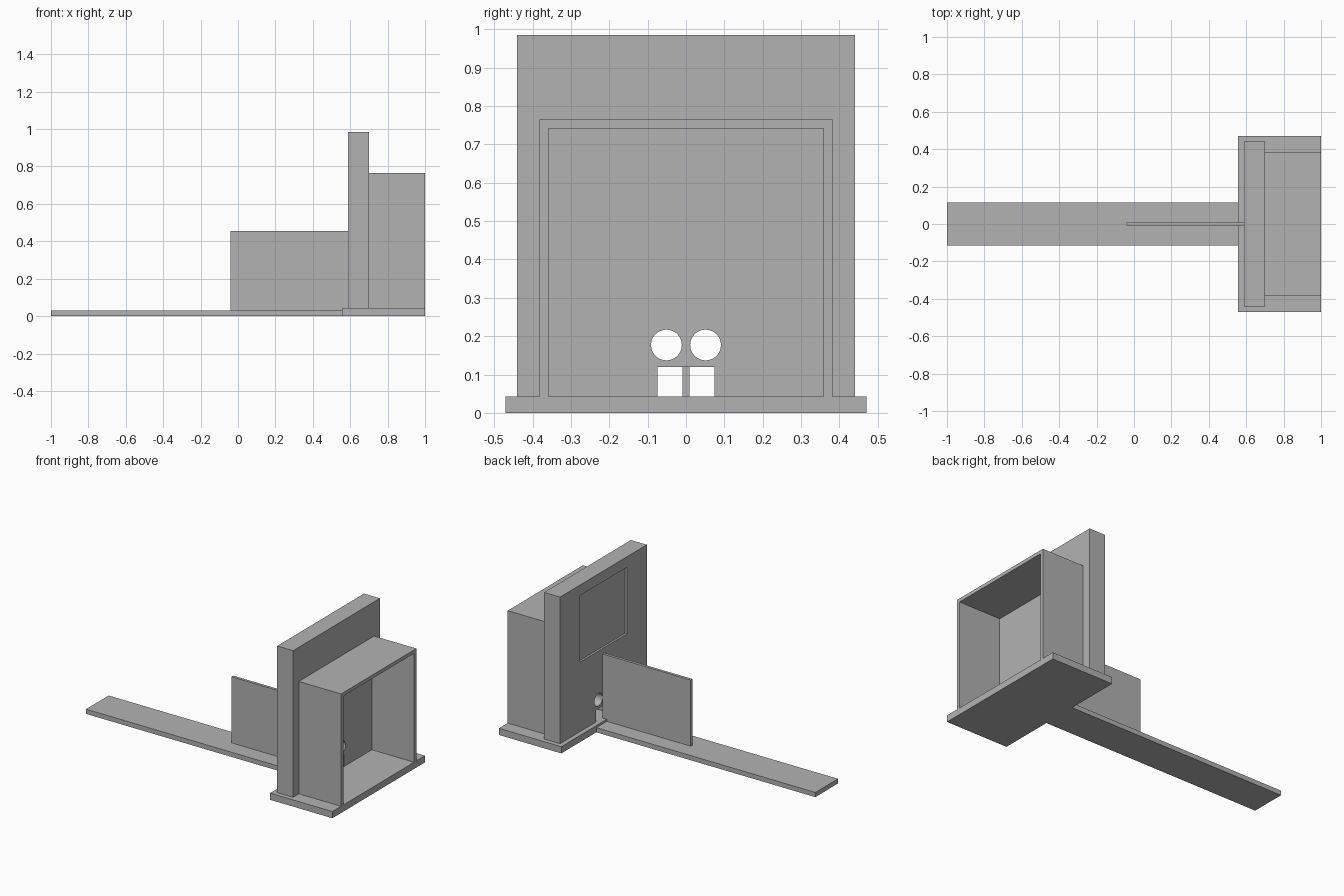
import bpy
import bmesh
from mathutils import Matrix

cube = bpy.data.objects.get("Cube")
if cube:
    bpy.data.objects.remove(cube, do_unlink=True)

# Single grey material
grey = bpy.data.materials.new("plain_grey")
grey.use_nodes = True
colour = (0.448, 0.448, 0.448, 1)
grey.diffuse_color = colour
grey.node_tree.nodes["Principled BSDF"].inputs["Base Color"].default_value = colour


def add_object(name, bm):
    bmesh.ops.recalc_face_normals(bm, faces=bm.faces)
    mesh = bpy.data.meshes.new(name)
    bm.to_mesh(mesh)
    bm.free()
    mesh.materials.append(grey)
    obj = bpy.data.objects.new(name, mesh)
    bpy.context.collection.objects.link(obj)
    return obj


def block(name, x, y, z):
    """Box from (min, max) ranges."""
    bm = bmesh.new()
    bmesh.ops.create_cube(bm, size=1)
    for v in bm.verts:
        v.co = [(r[0] + r[1]) / 2 + c * (r[1] - r[0]) for c, r in zip(v.co, (x, y, z))]
    return add_object(name, bm)


def extrude_x(name, outline, x0, x1):
    """Prism from a (y, z) outline."""
    bm = bmesh.new()
    face = bm.faces.new([bm.verts.new((x0, y, z)) for y, z in outline])
    result = bmesh.ops.extrude_face_region(bm, geom=[face])
    moved = [g for g in result["geom"] if isinstance(g, bmesh.types.BMVert)]
    bmesh.ops.translate(bm, verts=moved, vec=(x1 - x0, 0, 0))
    return add_object(name, bm)


def round_cutter(name, y, z, radius):
    bm = bmesh.new()
    bmesh.ops.create_cone(bm, cap_ends=True, segments=48, radius1=radius, radius2=radius,
                          depth=0.4, matrix=Matrix.Translation((wall_x[0], y, z))
                          @ Matrix.Rotation(1.5707963, 4, "Y"))
    return add_object(name, bm)


def cut(obj, cutters):
    for cutter in cutters:
        cutter.hide_render = True
        mod = obj.modifiers.new(cutter.name, "BOOLEAN")
        mod.operation = "DIFFERENCE"
        mod.solver = "EXACT"
        mod.object = cutter
    bpy.context.view_layer.update()
    evaluated = obj.evaluated_get(bpy.context.evaluated_depsgraph_get())
    mesh = bpy.data.meshes.new_from_object(evaluated)
    obj.modifiers.clear()
    obj.data = mesh
    for cutter in cutters:
        bpy.data.objects.remove(cutter, do_unlink=True)


base_top = 0.043
wall_x = (0.587, 0.70)

# Base plate and long runway strip
block("base_plate", (0.557, 1.0), (-0.47, 0.47), (0, base_top))
block("runway_strip", (-1.0, 0.557), (-0.115, 0.115), (0, 0.03))

# Upright wall with doorway, two round holes and a shallow panel recess
wall = block("upright_wall", wall_x, (-0.44, 0.44), (base_top, 0.985))
cutters = [
    block("doorway_cutter", (0.5, 0.8), (-0.074, 0.074), (0, 0.12)),
    block("panel_cutter", (0.5, wall_x[0] + 0.013), (-0.24, 0.24), (0.49, 0.917)),
]
for side in (-1, 1):
    cutters.append(round_cutter("round_cutter", side * 0.051, 0.177, 0.04))
cut(wall, cutters)

# Open hood behind the wall: two sides and a roof
w, h, t = 0.382, 0.765, 0.023
hood = [(-w, base_top), (-w, h), (w, h), (w, base_top),
        (w - t, base_top), (w - t, h - t), (t - w, h - t), (t - w, base_top)]
extrude_x("open_hood", hood, wall_x[1], 1.0)

# Thin divider standing along the strip
block("divider_panel", (-0.04, wall_x[0]), (-0.009, 0.009), (0.03, 0.455))
